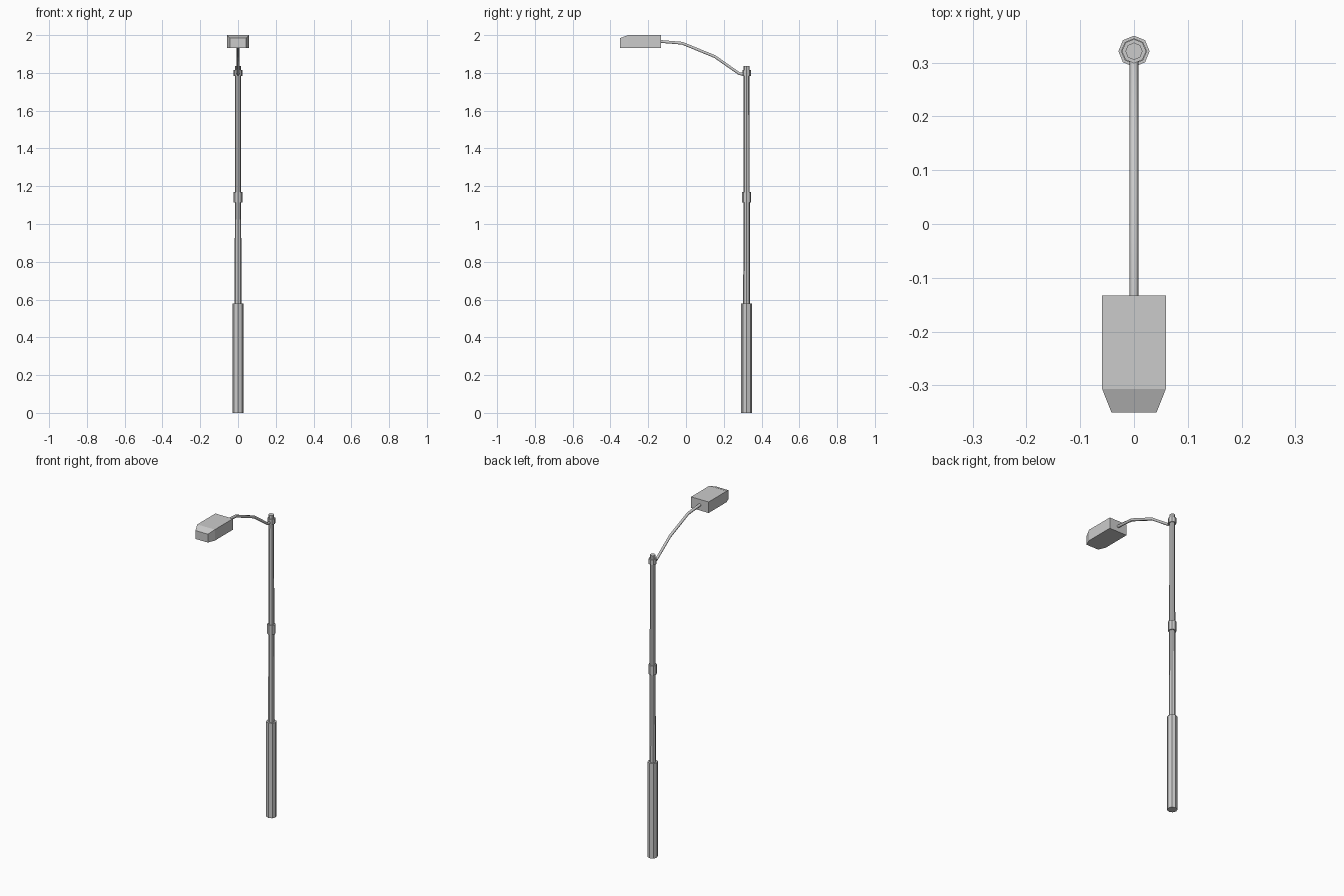
import bpy, bmesh
from math import cos, sin, pi

if "Cube" in bpy.data.objects:
    bpy.data.objects.remove(bpy.data.objects["Cube"])

POLE_Y = 0.321


def mesh_object(name, bm):
    bmesh.ops.recalc_face_normals(bm, faces=bm.faces)
    mesh = bpy.data.meshes.new(name)
    bm.to_mesh(mesh)
    bm.free()
    obj = bpy.data.objects.new(name, mesh)
    bpy.context.collection.objects.link(obj)
    return obj


def octagon_section(name, z0, z1, r0, r1):
    """Closed eight-sided section of the pole, with corners on the axes."""
    bm = bmesh.new()
    rings = [[bm.verts.new((r * cos(i * pi / 4), POLE_Y + r * sin(i * pi / 4), z))
              for i in range(8)] for z, r in ((z0, r0), (z1, r1))]
    for i in range(8):
        j = (i + 1) % 8
        bm.faces.new((rings[0][i], rings[0][j], rings[1][j], rings[1][i]))
    bm.faces.new(rings[0])
    bm.faces.new(rings[1])
    return mesh_object(name, bm)


# Pole: thick base, two slimmer shafts, collars and cap
octagon_section("pole_base", 0.0, 0.578, 0.029, 0.029)
octagon_section("lower_shaft", 0.57, 1.12, 0.0185, 0.0165)
octagon_section("middle_collar", 1.113, 1.17, 0.024, 0.024)
octagon_section("upper_shaft", 1.16, 1.80, 0.0165, 0.0155)
octagon_section("top_collar", 1.784, 1.815, 0.0225, 0.0225)
octagon_section("pole_cap", 1.81, 1.837, 0.016, 0.016)

# Bent arm: six-sided tube swept along a short path
curve = bpy.data.curves.new("arm_path", 'CURVE')
curve.dimensions = '3D'
curve.bevel_depth = 0.0085
curve.bevel_resolution = 1
curve.use_fill_caps = True
path = [(0.315, 1.793), (0.283, 1.795), (0.153, 1.886), (-0.02, 1.957), (-0.14, 1.967)]
spline = curve.splines.new('POLY')
spline.points.add(len(path) - 1)
for point, (y, z) in zip(spline.points, path):
    point.co = (0, y, z, 1)
arm = bpy.data.objects.new("arm", curve)
bpy.context.collection.objects.link(arm)

# Lamp head: box whose nose narrows and slopes down at the front
bm = bmesh.new()
sections = []
for y, half_width, top in ((-0.133, 0.059, 2.0), (-0.307, 0.059, 2.0), (-0.35, 0.042, 1.984)):
    sections.append([bm.verts.new((x, y, z)) for x, z in (
        (-half_width, 1.933), (half_width, 1.933), (half_width, top), (-half_width, top))])
for a, b in zip(sections, sections[1:]):
    for i in range(4):
        j = (i + 1) % 4
        bm.faces.new((a[i], a[j], b[j], b[i]))
bm.faces.new(sections[0])
bm.faces.new(sections[-1])
mesh_object("lamp_head", bm)
